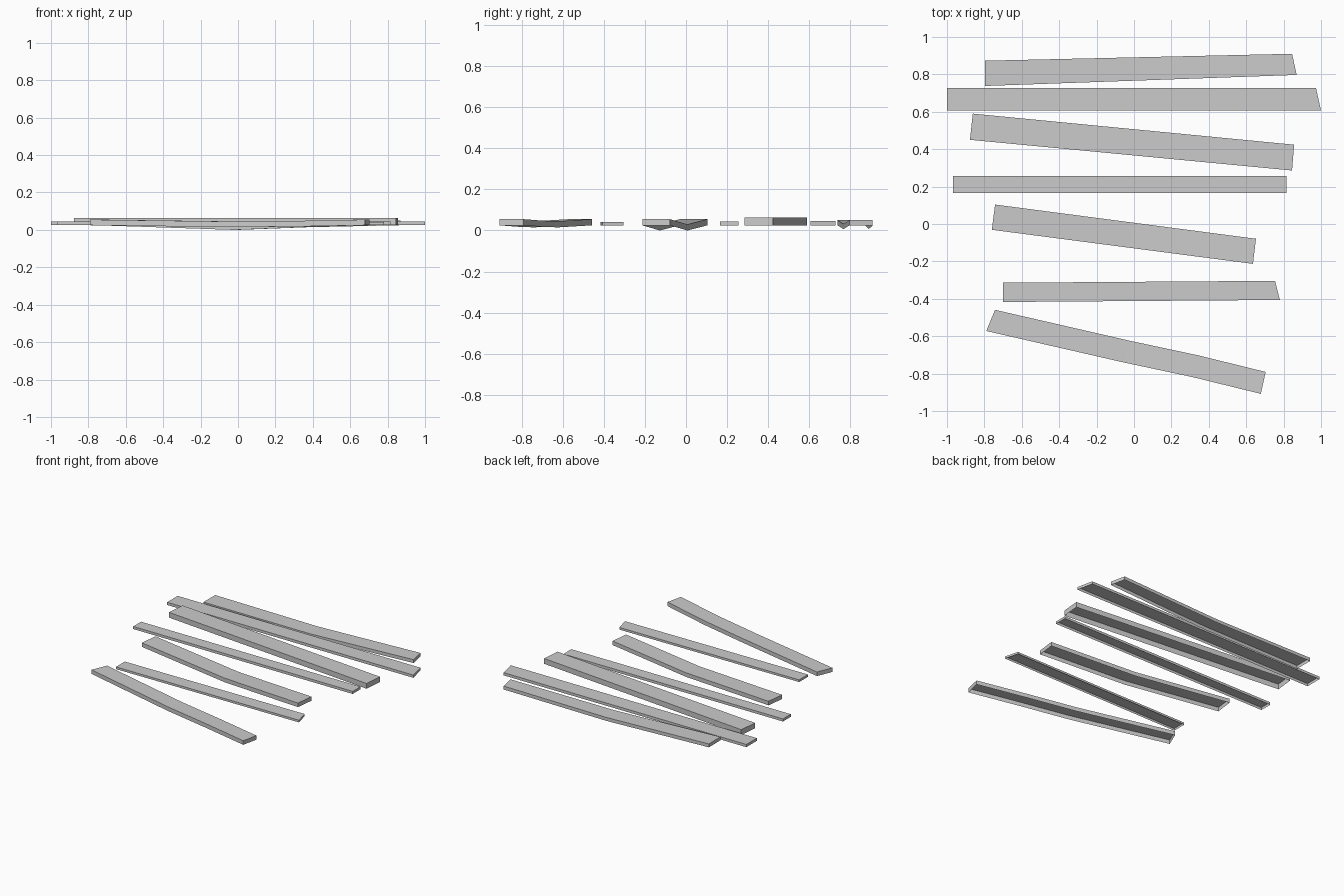
import bpy, bmesh

if "Cube" in bpy.data.objects:
    bpy.data.objects.remove(bpy.data.objects["Cube"])


def plank(name, back, front, z0, z1, sags=()):
    """Open-bottomed plank: back/front edges run left to right as ((x,y),(x,y));
    sags = (fraction along plank, z drop) cross-sections between the ends."""
    bm = bmesh.new()
    rings = []
    for t, dz in [(0, 0), *sags, (1, 0)]:
        b, f = [[e[0][i] + (e[1][i] - e[0][i]) * t for i in (0, 1)] for e in (back, front)]
        rings.append([bm.verts.new((p[0], p[1], z - dz))
                      for p, z in ((f, z0), (f, z1), (b, z1), (b, z0))])
    # front side, top, back side along the length
    for r, s in zip(rings, rings[1:]):
        for i in range(3):
            bm.faces.new((r[i], s[i], s[i + 1], r[i + 1]))
    # end caps
    bm.faces.new(rings[0])
    bm.faces.new(rings[-1][::-1])
    # outward normals: the top faces must point up
    bm.normal_update()
    bmesh.ops.recalc_face_normals(bm, faces=bm.faces)
    top = max(bm.faces, key=lambda f: abs(f.normal.z) * f.calc_area())
    if top.normal.z < 0:
        bmesh.ops.reverse_faces(bm, faces=bm.faces)
    me = bpy.data.meshes.new(name)
    bm.to_mesh(me)
    bm.free()
    ob = bpy.data.objects.new(name, me)
    bpy.context.collection.objects.link(ob)
    return ob


# seven loose walkway planks, back to front
plank("plank_1", ((-.797, .873), (.845, .91)), ((-.797, .738), (.87, .797)),
      .025, .05, [(.5, .018)])
plank("plank_2", ((-1, .728), (.973, .728)), ((-1, .606), (1, .606)), .025, .045)
plank("plank_3", ((-.862, .59), (.856, .424)), ((-.877, .45), (.845, .286)), .025, .064)
plank("plank_4", ((-.968, .257), (.816, .257)), ((-.968, .166), (.816, .166)), .025, .044)
plank("plank_5", ((-.743, .104), (.652, -.079)), ((-.76, -.031), (.636, -.213)),
      .025, .055, [(.53, .025)])
plank("plank_6", ((-.70, -.314), (.754, -.304)), ((-.70, -.417), (.78, -.406)), .025, .041)
p7 = plank("plank_7", ((-.743, -.459), (.704, -.791)), ((-.79, -.572), (.678, -.908)),
           .025, .055, [(.5, .01), (.75, .007)])

# slight sideways kink in the front plank
for v in p7.data.vertices:
    if .2 < v.co.x < .5:
        v.co.y += .006
